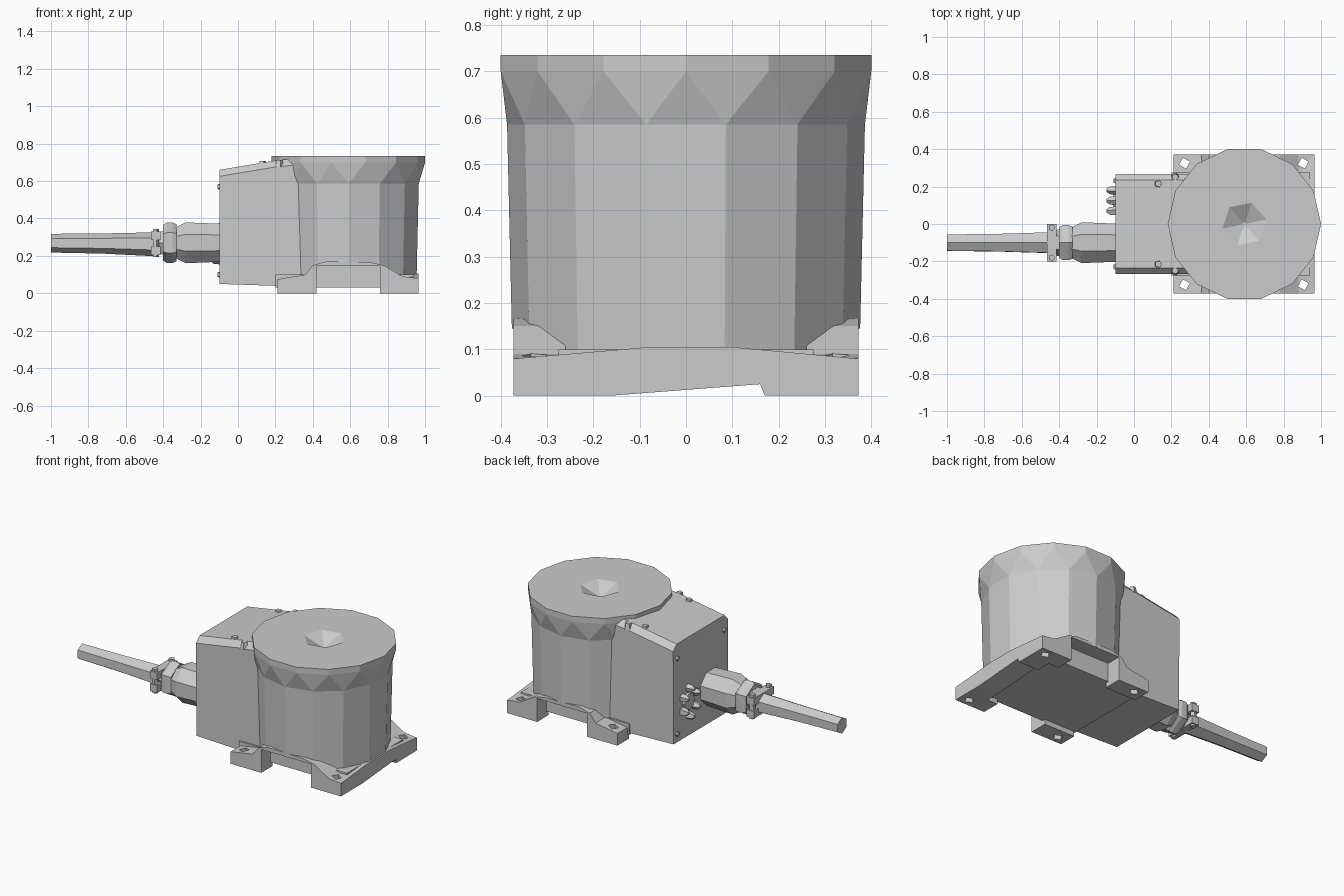
import bpy, bmesh
from math import sin, cos, pi, tau
from mathutils import Vector

old = bpy.data.objects.get("Cube")
if old:
    bpy.data.objects.remove(old, do_unlink=True)

grey = bpy.data.materials.new("light_grey")
grey.use_nodes = True
grey.diffuse_color = (0.6, 0.6, 0.6, 1)
grey.node_tree.nodes["Principled BSDF"].inputs["Base Color"].default_value = (0.6, 0.6, 0.6, 1)


def loft(name, rings, twist=False):
    """Skin rings of points that all have the same length, with capped ends."""
    bm = bmesh.new()
    loops = [[bm.verts.new(p) for p in ring] for ring in rings]
    n = len(loops[0])
    for a, b in zip(loops, loops[1:]):
        for i in range(n):
            j = (i + 1) % n
            if twist:
                bm.faces.new((a[i], a[j], b[j]))
                bm.faces.new((a[i], b[j], b[i]))
            else:
                bm.faces.new((a[i], a[j], b[j], b[i]))
    bm.faces.new(loops[0][::-1])
    bm.faces.new(loops[-1])
    bmesh.ops.recalc_face_normals(bm, faces=bm.faces)
    me = bpy.data.meshes.new(name)
    bm.to_mesh(me)
    bm.free()
    me.materials.append(grey)
    ob = bpy.data.objects.new(name, me)
    bpy.context.collection.objects.link(ob)
    return ob


def circle(axis, centre, r, n, start=0.0):
    pts = []
    for i in range(n):
        a = start + tau * i / n
        off = (cos(a), sin(a), 0) if axis == "z" else (0, cos(a), sin(a))
        pts.append(Vector(centre) + r * Vector(off))
    return pts


def box(name, x, y, z):
    return loft(name, [[(px, y[0], z[0]), (px, y[1], z[0]), (px, y[1], z[1]), (px, y[0], z[1])] for px in x])


def along_x(name, y, z, steps, n, start=0.0):
    return loft(name, [circle("x", (x, y, z), r, n, start) for x, r in steps])


def carve(ob, cutters):
    """Subtract the cutters, bake the result and drop the cutters."""
    for c in cutters:
        c.hide_render = True
        mod = ob.modifiers.new("cut", "BOOLEAN")
        mod.operation, mod.solver, mod.object = "DIFFERENCE", "EXACT", c
    dg = bpy.context.evaluated_depsgraph_get()
    dg.update()
    baked = bpy.data.meshes.new_from_object(ob.evaluated_get(dg))
    ob.modifiers.clear()
    ob.data = baked
    for c in cutters:
        bpy.data.objects.remove(c, do_unlink=True)


# Faceted drum with a flared rim, a dimple on top and a notch on each side
CX, SIDES = 0.59, 14
half = pi / SIDES
drum = loft("drum", [circle("z", (CX, 0, z), r, SIDES, a) for z, r, a in
                     ((0.03, 0.373, half), (0.585, 0.386, half), (0.7, 0.41, 0), (0.735, 0.41, 0))], twist=True)
cuts = [loft("dimple_cutter", [circle("z", (CX, 0, z), r, 6, 0.2) for z, r in ((0.68, 0.01), (0.735, 0.12), (0.8, 0.12))])]
for s in (-1, 1):
    cuts.append(box("notch_cutter", (0.42, 0.76), sorted((s * 0.28, s * 0.5)), (0, 0.145)))
carve(drum, cuts)

# Terminal housing with a sloping, chamfered lid
rings = []
for x, zb, zt in ((-0.1, 0.05, 0.66), (0.2, 0.04, 0.71), (0.34, 0.04, 0.725)):
    side = [(0.265, zb), (0.268, zt - 0.035), (0.235, zt)]
    rings.append([(x, y, z) for y, z in side] + [(x, -y, z) for y, z in side[::-1]])
loft("terminal_housing", rings)

# Mounting rails: feet, bridge over the notch and bolt holes
rail = [(0.21, 0), (0.42, 0), (0.42, 0.145), (0.76, 0.145), (0.76, 0), (0.965, 0), (0.965, 0.08),
        (0.88, 0.09), (0.78, 0.15), (0.71, 0.165), (0.47, 0.17), (0.4, 0.15), (0.36, 0.1), (0.21, 0.075)]
for s, label in ((-1, "right"), (1, "left")):
    ob = loft(label + "_mounting_rail", [[(x, s * y, z) for x, z in rail] for y in (0.26, 0.372)])
    carve(ob, [loft("hole_cutter", [circle("z", (x, s * 0.325, z), 0.03, 4, 0.3) for z in (-0.1, 0.3)])
               for x in (0.27, 0.905)])

# Base slab and the skirt joining the two far feet
box("base_slab", (0.2, 0.94), (-0.275, 0.275), (0.03, 0.1))
skirt = [(-0.372, 0), (-0.165, 0), (0.16, 0.025), (0.17, 0), (0.372, 0), (0.372, 0.08),
         (0.1, 0.105), (-0.08, 0.105), (-0.372, 0.08)]
carve(loft("end_skirt", [[(x, y, z) for y, z in skirt] for x in (0.83, 0.966)]),
      [loft("hole_cutter", [circle("z", (0.905, y, z), 0.03, 4, 0.3) for z in (-0.1, 0.3)]) for y in (-0.325, 0.325)])

# Cable gland: body, nut, clamp and cable
GY, GZ = -0.1, 0.27
along_x("gland_body", GY, GZ, [(-0.09, 0.11), (-0.28, 0.118), (-0.34, 0.085)], 8, pi / 8)
along_x("gland_nut", GY, GZ, [(-0.33, 0.1), (-0.35, 0.108), (-0.38, 0.108), (-0.4, 0.095)], 6, pi / 6)
along_x("gland_neck", GY, GZ, [(-0.39, 0.075), (-0.45, 0.06)], 6)
for label, z in (("lower", (0.205, 0.25)), ("upper", (0.285, 0.33))):
    box(label + "_clamp_bar", (-0.465, -0.415), (-0.2, 0.0), z)
for y in (-0.18, -0.02):
    loft("clamp_screw", [circle("z", (-0.44, y, z), 0.018, 5) for z in (0.195, 0.345)])
cable = [(x, y, z, r) for x, y, z, r in ((-1, -0.1, 0.268, 0.05), (-0.72, -0.1, 0.266, 0.054), (-0.44, -0.1, 0.262, 0.064))]
loft("cable", [circle("x", (x, y, z), r, 6, 0.5) for x, y, z, r in cable])

# Small connector: pins around a socket on the end face
along_x("socket", 0.125, 0.265, [(-0.09, 0.06), (-0.112, 0.05)], 8)
for i in range(6):
    a = tau * i / 6 + pi / 6
    along_x("socket_pin", 0.125 + 0.065 * cos(a), 0.265 + 0.085 * sin(a), [(-0.09, 0.026), (-0.13, 0.022), (-0.147, 0.01)], 5, a)

# Screw heads on the end face and the lid
for s in (-1, 1):
    for z in (0.1, 0.57):
        along_x("end_screw", s * 0.23, z, [(-0.09, 0.02), (-0.11, 0.012)], 5)
    for x, y, z in ((0.13, 0.215, 0.69), (0.22, 0.25, 0.695)):
        loft("lid_screw", [circle("z", (x, s * y, h), r, 5) for h, r in ((z - 0.02, 0.026), (z + 0.018, 0.018))])
